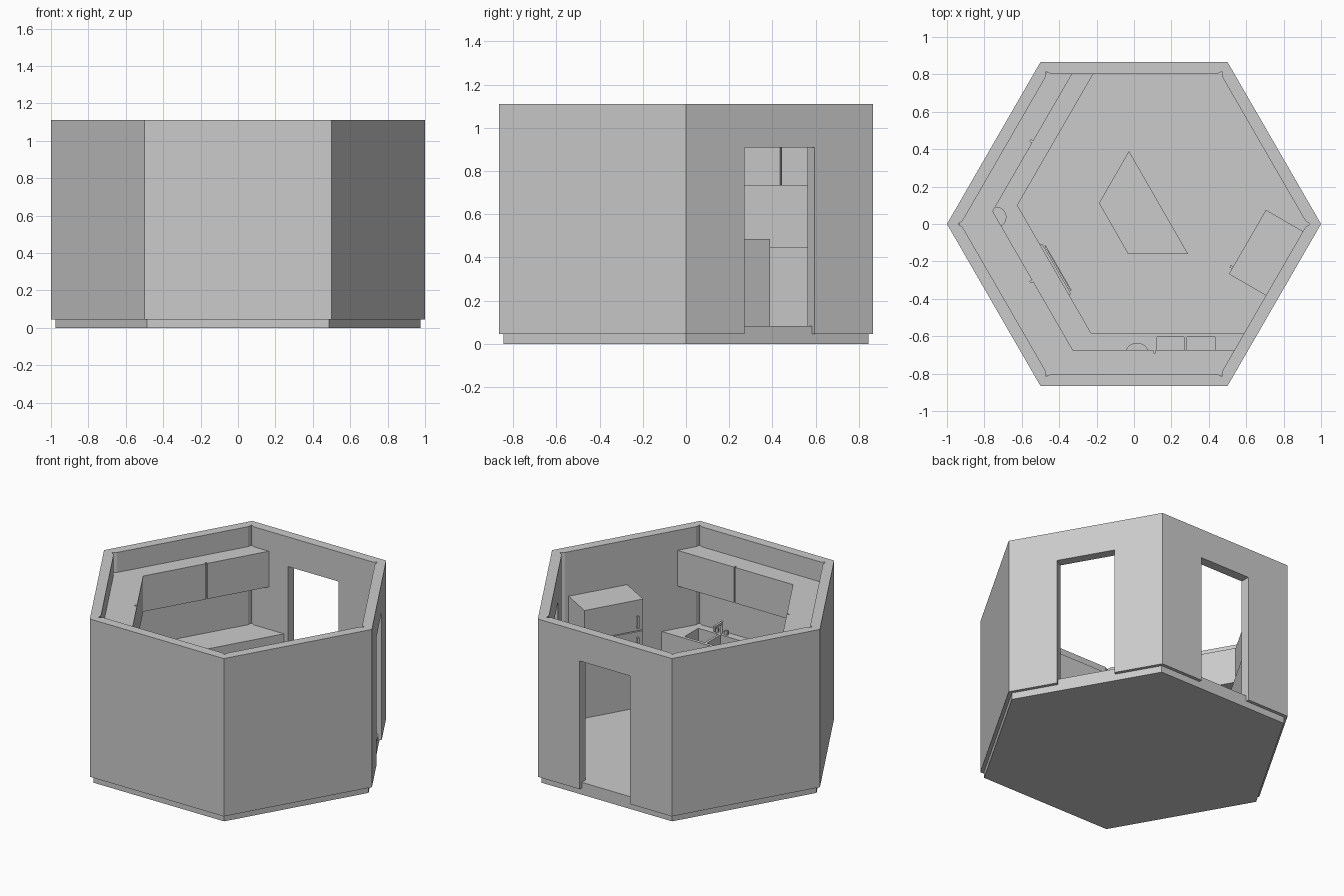
import bpy, bmesh
from math import radians, cos, sin, pi
from mathutils import Vector, geometry

cube = bpy.data.objects.get("Cube")
if cube:
    bpy.data.objects.remove(cube, do_unlink=True)

grey = bpy.data.materials.new("plain_grey")
grey.use_nodes = True
grey.diffuse_color = (0.6, 0.6, 0.6, 1)
grey.node_tree.nodes["Principled BSDF"].inputs["Base Color"].default_value = (0.6, 0.6, 0.6, 1)

# Compass angle of each wall's outward normal
BACK, LEFT_BACK, LEFT_FRONT, FRONT, RIGHT_FRONT, RIGHT_BACK = 90, 150, 210, 270, 330, 30
INNER = 0.802
FLOOR = 0.083
COUNTER = 0.448


def spot(side, d, t):
    """Point at distance d towards a wall and t along it."""
    a = radians(side)
    return Vector((cos(a) * d - sin(a) * t, sin(a) * d + cos(a) * t))


def meet(s1, d1, s2, d2):
    """Crossing of two lines parallel to two walls."""
    return geometry.intersect_line_line_2d(spot(s1, d1, -5), spot(s1, d1, 5),
                                           spot(s2, d2, -5), spot(s2, d2, 5))


def prism(name, pts, z0, z1):
    bm = bmesh.new()
    face = bm.faces.new([bm.verts.new((p[0], p[1], z0)) for p in pts])
    up = bmesh.ops.extrude_face_region(bm, geom=[face])["geom"]
    bmesh.ops.translate(bm, vec=(0, 0, z1 - z0),
                        verts=[v for v in up if isinstance(v, bmesh.types.BMVert)])
    bmesh.ops.recalc_face_normals(bm, faces=bm.faces)
    mesh = bpy.data.meshes.new(name)
    bm.to_mesh(mesh)
    bm.free()
    mesh.materials.append(grey)
    ob = bpy.data.objects.new(name, mesh)
    bpy.context.collection.objects.link(ob)
    return ob


def block(name, side, d0, d1, t0, t1, z0, z1):
    pts = [spot(side, d, t) for d, t in ((d0, t0), (d1, t0), (d1, t1), (d0, t1))]
    return prism(name, pts, z0, z1)


def disc(name, centre, r, z0, z1, sides=24):
    pts = [(centre[0] + r * cos(2 * pi * i / sides), centre[1] + r * sin(2 * pi * i / sides))
           for i in range(sides)]
    ob = prism(name, pts, z0, z1)
    for p in ob.data.polygons:
        p.use_smooth = len(p.vertices) == 4
    ob.data.set_sharp_from_angle(angle=radians(40))
    return ob


def cut(ob, cutters):
    for c in cutters:
        c.hide_render = True
        mod = ob.modifiers.new("cut", "BOOLEAN")
        mod.operation, mod.solver, mod.object = "DIFFERENCE", "EXACT", c
    bpy.context.view_layer.update()
    done = ob.evaluated_get(bpy.context.evaluated_depsgraph_get())
    mesh = bpy.data.meshes.new_from_object(done)
    ob.modifiers.clear()
    ob.data = mesh
    for c in cutters:
        bpy.data.objects.remove(c, do_unlink=True)


def hexagon(r):
    return [(r * cos(i * pi / 3), r * sin(i * pi / 3)) for i in range(6)]


# Floor slab and hexagonal walls with two doorways
prism("floor", hexagon(0.975), 0, FLOOR)
walls = prism("walls", hexagon(1), 0.045, 1.11)
room = []
for i in range(6):
    a, b = 30 + 60 * (i - 1), 30 + 60 * i
    c = meet(a, INNER, b, INNER)
    room += [c + spot(a, 0, -0.02), c * (0.941 / c.length), c + spot(b, 0, 0.02)]
cutters = [prism("room_cutter", room, -0.1, 1.3)]
cutters += [block("door_cutter", s, 0.7, 1, -0.187, 0.187, -0.1, 0.91) for s in (BACK, RIGHT_BACK)]
cut(walls, cutters)


# Runs of cabinets round three walls
def run(label, depths, z0, z1):
    back = INNER + 0.008
    line = [(BACK, back), (LEFT_BACK, depths[0]), (LEFT_FRONT, depths[1]),
            (FRONT, depths[2]), (RIGHT_FRONT, back)]
    parts = []
    for i, side in enumerate(("left_back", "left_front", "front"), 1):
        prev, here, nxt = line[i - 1:i + 2]
        pts = [meet(*prev, *here), meet(*here, *nxt),
               meet(here[0], back, nxt[0], back), meet(prev[0], back, here[0], back)]
        ob = prism(side + label, pts, z0, z1)
        parts.append((ob, here, pts))
    return parts


for ob, (side, d), pts in run("_wall_cabinet", (0.688, 0.62, 0.674), 0.734, 0.975):
    mid = (pts[0] + pts[1]) / 2
    t = mid.dot(spot(side, 0, 1))
    cut(ob, [block("gap_cutter", side, d - 0.1, d + 0.015, t - 0.005, t + 0.005, 0.6, 1.1)])

counters = run("_counter", (0.59, 0.49, 0.583), FLOOR - 0.01, COUNTER)

# Double sink with drains and tap
front_counter = counters[2][0]
basins = ((0.123, 0.267), (0.283, 0.433))
cut(front_counter, [block("basin_cutter", FRONT, 0.604, 0.75, a, b, COUNTER - 0.1, 0.6)
                    for a, b in basins])
for a, b in basins:
    disc("sink_drain", ((a + b) / 2, -0.685), 0.015, COUNTER - 0.102, COUNTER - 0.096, 12)
disc("tap_post", (0.275, -0.772), 0.01, COUNTER - 0.005, 0.525, 12)
block("tap_spout", FRONT, 0.69, 0.775, 0.268, 0.282, 0.51, 0.525)
block("tap_tip", FRONT, 0.69, 0.703, 0.268, 0.282, 0.49, 0.515)
for t in (0.24, 0.31):
    block("tap_handle", FRONT, 0.765, 0.78, t - 0.012, t + 0.012, COUNTER - 0.005, 0.475)

# Dishes on the counters
disc("plate", (0.016, -0.70), 0.065, COUNTER - 0.005, COUNTER + 0.015)
disc("bowl", (-0.737, 0.037), 0.055, COUNTER - 0.005, COUNTER + 0.05)

# Cooker: burners, oven door and handle
for d in (0.56, 0.68):
    for t in (-0.07, 0.07):
        disc("burner", spot(LEFT_FRONT, d, t), 0.053, COUNTER - 0.005, COUNTER + 0.008)
block("oven_door", LEFT_FRONT, 0.478, 0.5, -0.155, 0.155, 0.13, 0.4)
block("oven_handle", LEFT_FRONT, 0.466, 0.472, -0.14, 0.14, 0.36, 0.372)
for t in (-0.12, 0.12):
    block("oven_handle_mount", LEFT_FRONT, 0.468, 0.48, t - 0.006, t + 0.006, 0.36, 0.372)

# Refrigerator with two doors and hooked handles
block("fridge_body", RIGHT_FRONT, 0.585, 0.806, 0.022, 0.418, FLOOR - 0.01, 0.81)
for name, z0, z1 in (("lower", FLOOR, 0.597), ("upper", 0.603, 0.81)):
    block("fridge_" + name + "_door", RIGHT_FRONT, 0.573, 0.586, 0.022, 0.418, z0, z1)
for z0, z1 in ((0.625, 0.705), (0.46, 0.56)):
    block("fridge_handle", RIGHT_FRONT, 0.558, 0.565, 0.055, 0.068, z0, z1)
    for z in (z0, z1 - 0.01):
        block("fridge_handle_mount", RIGHT_FRONT, 0.56, 0.575, 0.055, 0.068, z, z + 0.01)

# Kitchen island
prism("island", [(-0.027, 0.39), (-0.187, 0.112), (-0.032, -0.16), (0.289, -0.16)],
      FLOOR - 0.01, 0.485)
